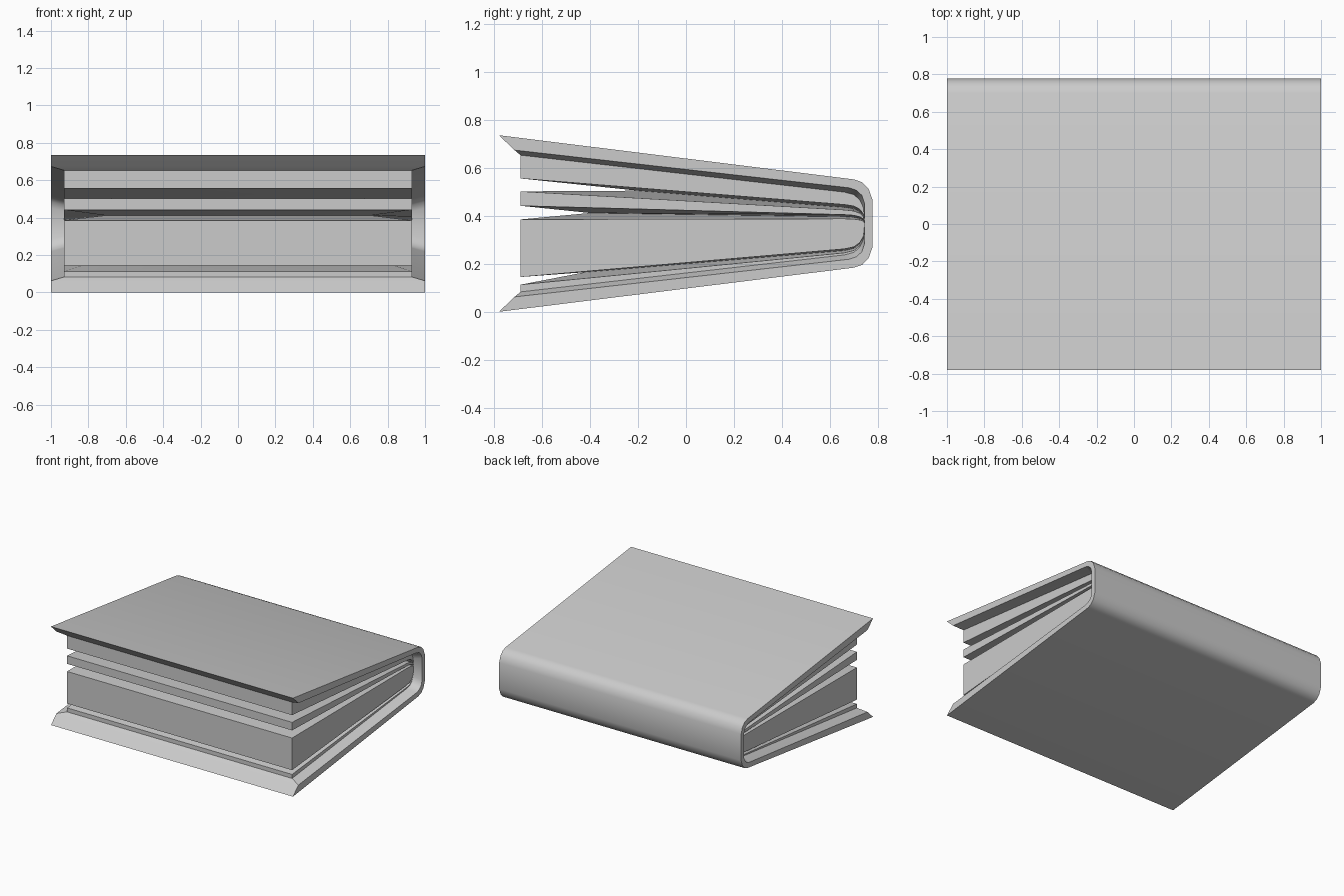
import bpy, bmesh

if "Cube" in bpy.data.objects:
    bpy.data.objects.remove(bpy.data.objects["Cube"])

MID = 0.368   # height of the horizontal symmetry plane of the cover


def finish(bm, name, angle):
    bmesh.ops.remove_doubles(bm, verts=bm.verts, dist=1e-5)
    bmesh.ops.recalc_face_normals(bm, faces=bm.faces)
    mesh = bpy.data.meshes.new(name)
    bm.to_mesh(mesh)
    bm.free()
    obj = bpy.data.objects.new(name, mesh)
    bpy.context.collection.objects.link(obj)
    bpy.context.view_layer.objects.active = obj
    obj.select_set(True)
    bpy.ops.object.shade_smooth_by_angle(angle=angle)
    obj.select_set(False)
    return obj


def loft(bm, rows):
    """Skin consecutive rows of points with quads; returns the vertex grid."""
    grid = [[bm.verts.new(p) for p in row] for row in rows]
    for a, b in zip(grid, grid[1:]):
        for i in range(len(a) - 1):
            bm.faces.new((a[i], a[i + 1], b[i + 1], b[i]))
    return grid


def full_path(half):
    return half + [(y, 2 * MID - z) for y, z in reversed(half[:-1])]


# Cover: outer skin, rim edge and the sloped lining, from lower lip to spine
outer = full_path([(-.78, 0), (.70, .184), (.735, .196), (.762, .225), (.778, .27), (.778, MID)])
rim = full_path([(-.715, .062), (.68, .219), (.712, .23), (.733, .25), (.745, .285), (.745, MID)])
FOLD = (0, .08, .25, .5, 1)
FOLD_Y = (.66, .70, .725, .74, .745)
lining = full_path([(-.69, .083)] + [(y, .237 + (MID - .237) * f) for y, f in zip(FOLD_Y, FOLD)])

bm = bmesh.new()
columns = [(lining, -.93), (rim, -1), (outer, -1), (outer, 1), (rim, 1), (lining, .93)]
g = loft(bm, [[(x, y, z) for y, z in path] for path, x in columns])
for end in (0, -1):   # mitred front lips
    bm.faces.new((g[2][end], g[3][end], g[4][end], g[1][end]))
    bm.faces.new((g[1][end], g[4][end], g[5][end], g[0][end]))
finish(bm, "book_cover", 0.6)

# Pages: U-shaped rings stacked upward, folding together at the spine.
# (front height, height near spine, side inset, front inset)
rings = [
    (.083, .237, 0, 0),
    (.113, .246, 0, 0),
    (.165, .255, .16, .27),    # lower gap
    (.145, .262, 0, 0),
    (.385, .388, 0, 0),
    (.412, .396, .22, .29),    # middle gap
    (.442, .405, 0, 0),
    (.502, .425, 0, 0),
    (.505, .435, .45, .49),    # upper gap
    (.556, .447, 0, 0),
    (2 * MID - .083, 2 * MID - .237, 0, 0),
]
rows = []
for z_front, z_back, dx, dy in rings:
    side = [(.93 - dx, -.69 + dy, z_front)]
    for y, f in zip(FOLD_Y, FOLD):
        side.append((.93 - dx * (1 - f), y, z_back + (MID - z_back) * f))
    rows.append([(-x, y, z) for x, y, z in reversed(side)] + side)

bm = bmesh.new()
loft(bm, rows)
bmesh.ops.dissolve_degenerate(bm, edges=bm.edges, dist=1e-5)
finish(bm, "pages", 0.7)
